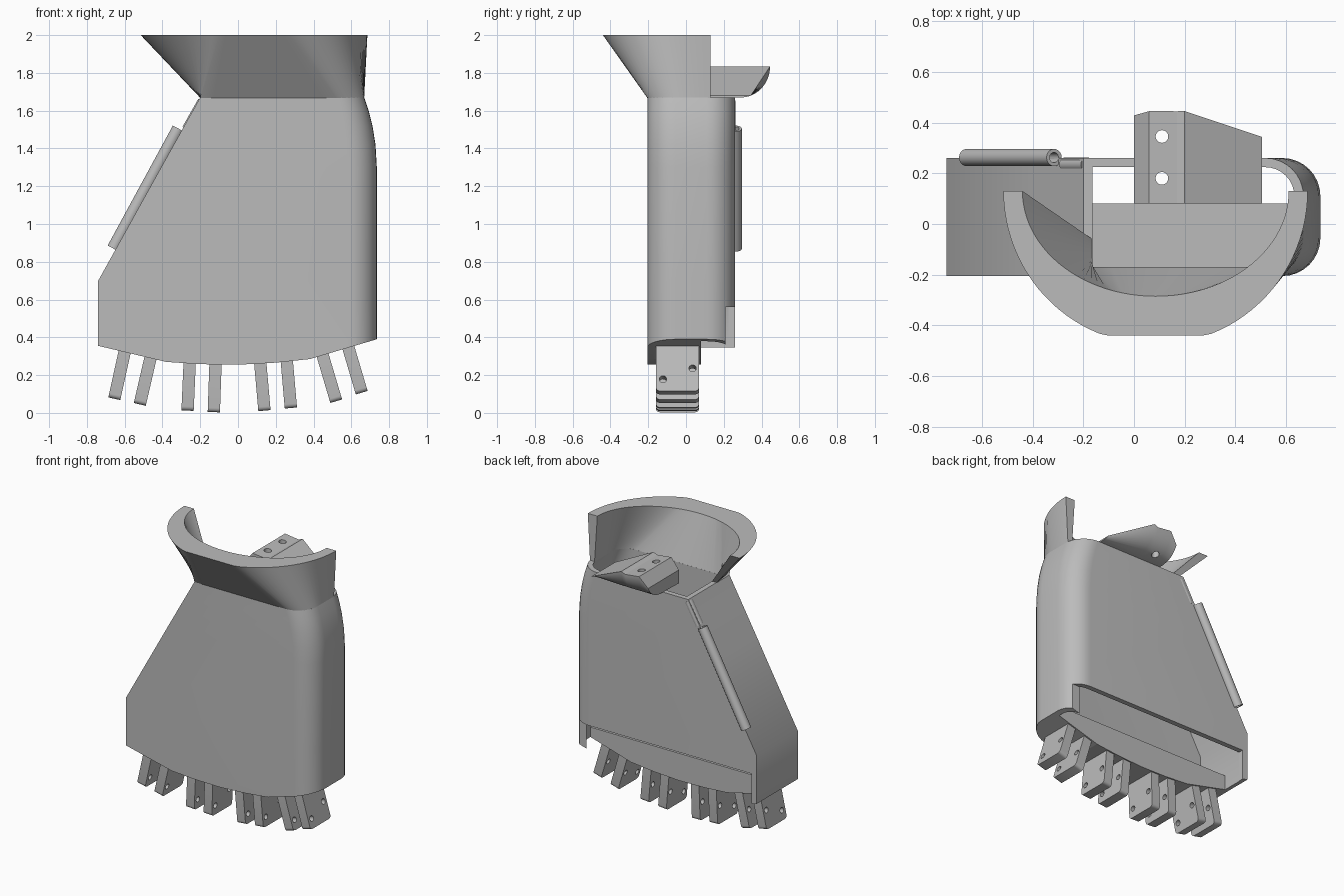
import bpy, bmesh, math
from mathutils import Vector

if "Cube" in bpy.data.objects:
    bpy.data.objects.remove(bpy.data.objects["Cube"])

grey = bpy.data.materials.new("plain grey")
grey.use_nodes = True
grey.diffuse_color = (0.5, 0.5, 0.5, 1)
grey.node_tree.nodes["Principled BSDF"].inputs["Base Color"].default_value = (0.5, 0.5, 0.5, 1)


def loft(name, rings, caps=True):
    """Skin a list of equal rings; without caps the last ring joins the first."""
    bm = bmesh.new()
    rows = [[bm.verts.new(p) for p in ring] for ring in rings]
    n = len(rows[0])
    pairs = list(zip(rows, rows[1:])) + ([] if caps else [(rows[-1], rows[0])])
    for a, b in pairs:
        for i in range(n):
            j = (i + 1) % n
            bm.faces.new((a[i], a[j], b[j], b[i]))
    if caps:
        bm.faces.new(rows[0])
        bm.faces.new(rows[-1])
    bmesh.ops.recalc_face_normals(bm, faces=bm.faces)
    mesh = bpy.data.meshes.new(name)
    bm.to_mesh(mesh)
    bm.free()
    mesh.materials.append(grey)
    obj = bpy.data.objects.new(name, mesh)
    bpy.context.collection.objects.link(obj)
    return obj


def activate(obj):
    bpy.ops.object.select_all(action='DESELECT')
    obj.select_set(True)
    bpy.context.view_layer.objects.active = obj


def smooth(obj, angle=30):
    activate(obj)
    bpy.ops.object.shade_smooth_by_angle(angle=math.radians(angle))


def cut(obj, cutters):
    activate(obj)
    for c in cutters:
        c.hide_render = True
        mod = obj.modifiers.new("cut", 'BOOLEAN')
        mod.operation, mod.solver, mod.object = 'DIFFERENCE', 'EXACT', c
        bpy.ops.object.modifier_apply(modifier=mod.name)
    for c in cutters:
        bpy.data.objects.remove(c)


def circle(centre, axis, r, n=20):
    q = Vector(axis).to_track_quat('Z', 'Y')
    return [Vector(centre) + q @ Vector((r * math.cos(a), r * math.sin(a), 0))
            for a in (2 * math.pi * i / n for i in range(n))]


def rod(name, a, b, r):
    d = Vector(b) - Vector(a)
    return loft(name, [circle(a, d, r), circle(b, d, r)])


def prism_y(name, pts, y0, y1):
    return loft(name, [[(x, y, z) for x, z in pts] for y in (y0, y1)])


def lerp(a, b, t):
    return a + (b - a) * t


# Palm shell: straight sloping left wall, rounded right wall
FRONT, BACK, TOP = -0.205, 0.26, 1.67
LEVELS = [(0.2, -0.74, 0.735), (0.7, -0.74, 0.735), (1.3, -0.407, 0.735),
          (1.42, -0.34, 0.728), (1.52, -0.284, 0.712), (1.6, -0.239, 0.692), (TOP, -0.2, 0.668)]


def section(level, inset, back=BACK, back_r=0.15):
    z, xl, xr = level
    xl, xr, y0, y1 = xl + inset, xr - inset, FRONT + inset, back - inset
    pts = [(xl, y1, z), (xl, y0, z)]
    for start, r, cy in ((-90, 0.15 - inset, 1), (0, max(back_r - inset, 0.005), -1)):
        yc = y0 + r if cy > 0 else y1 - r
        for i in range(9):
            a = math.radians(start + 90 * i / 8)
            pts.append((xr - r + r * math.cos(a), yc + r * math.sin(a), z))
    return pts


def underside():
    arc = [(-0.8, 0.37), (-0.74, 0.355), (-0.38, 0.27), (-0.2, 0.258), (0, 0.255),
           (0.2, 0.266), (0.38, 0.285), (0.735, 0.39), (0.8, 0.41)]
    return prism_y("underside_cutter", arc + [(0.8, 0), (-0.8, 0)], -0.5, 0.5)


shell = loft("palm_shell", [section(l, 0) for l in LEVELS]
             + [section(l, 0.036) for l in reversed(LEVELS)], caps=False)
slot = prism_y("slot_cutter", [(-0.7, 0), (0.9, 0), (0.9, 0.56), (-0.7, 0.56)], 0.21, 0.5)
cut(shell, [underside(), slot])
smooth(shell)

# Knuckle block inside the lower palm
low = [(z, -0.74, 0.735) for z in (0.2, 0.45)]
block = loft("knuckle_block", [section(l, 0.03, 0.11, 0.035) for l in low])
cut(block, [underside()])

# Flared wrist cuff, lofted from the palm mouth to a wide half circle
rings = []
STEPS = 50
for i in range(STEPS + 1):
    u = i / STEPS
    t = math.pi * (1 + u)
    c, s = math.cos(t), math.sin(t)
    outer_top = (0.085 + 0.6 * c, max(-0.44, 0.13 + 0.605 * s), 2)
    inner_top = (0.085 + 0.525 * c, 0.13 + 0.415 * s, 2)
    feet = []
    for inset in (0, 0.036):
        x0, x1, y0, r = -0.2 + inset, 0.668 - inset, FRONT + inset, 0.15 - inset
        if u < 0.4:
            p = (x0, lerp(-0.06, y0, u / 0.4))
        elif u < 0.6:
            p = (lerp(x0, x1 - r, (u - 0.4) / 0.2), y0)
        elif u < 0.86:
            a = math.radians(-90 + 90 * (u - 0.6) / 0.26)
            p = (x1 - r + r * math.cos(a), y0 + r + r * math.sin(a))
        else:
            p = (x1, lerp(y0 + r, 0.13, (u - 0.86) / 0.14))
        feet.append((*p, TOP - 0.002))
    rings.append([feet[0], outer_top, inner_top, feet[1]])
smooth(loft("wrist_cuff", rings))

# Thumb mount: ridged top, curved underside
def mount_section(x, top):
    pts = [(x, 0.08, top), (x, 0.08, TOP - 0.005)]
    for i in range(13):
        z = lerp(TOP, top, i / 12)
        k = (1.835 - z) / 0.165
        pts.append((x, 0.29 + 0.155 * math.sqrt(max(0, 1 - k * k)), z))
    return pts


mount = loft("thumb_mount", [mount_section(x, z) for x, z in
             ((0, 1.76), (0.06, 1.835), (0.17, 1.822), (0.2, 1.835), (0.505, 1.68))])
cut(mount, [rod("hole", (0.11, y, 1.5), (0.11, y, 2), 0.025) for y in (0.18, 0.345)])
smooth(mount, 20)

# Guide tube and rail along the sloping edge
a, b = Vector((-0.66, 0.262, 0.87)), Vector((-0.315, 0.262, 1.505))
tube = loft("guide_tube", [circle(p, b - a, r) for p, r in
            ((a, 0.034), (b, 0.034), (b, 0.02), (a, 0.02))], caps=False)
smooth(tube)
smooth(rod("guide_rail", (-0.27, 0.235, 1.5), (-0.185, 0.235, 1.65), 0.028))

# Finger hinge tabs: one drilled tab reused eight times
W, R = 0.0325, 0.022
profile = [(-0.16, 0.3)]
for yc, start in ((-0.16 + R, 180), (0.07 - R, 270)):
    for i in range(6):
        ang = math.radians(start + 18 * i)
        profile.append((yc + R * math.cos(ang), R + R * math.sin(ang)))
profile.append((0.07, 0.3))
tab = loft("finger_tab", [[(x, y, z) for y, z in profile] for x in (-W, W)])
cut(tab, [rod("hole", (-0.2, y, z), (0.2, y, z), 0.019) for y, z in ((-0.122, 0.065), (0.035, 0.125))])
smooth(tab)
tabs = [(-0.655, 0.075, 12.5), (-0.52, 0.045, 13), (-0.267, 0.012, 2.5), (-0.128, 0.004, 2),
        (0.14, 0.012, -5), (0.28, 0.026, -5), (0.52, 0.062, -16.5), (0.655, 0.107, -16.5)]
for i, (x, z, tilt) in enumerate(tabs):
    part = tab if i == 0 else tab.copy()
    if i:
        bpy.context.collection.objects.link(part)
    part.name = f"finger_tab_{i + 1}"
    part.location = (x, 0, z)
    part.rotation_euler = (0, math.radians(tilt), 0)
